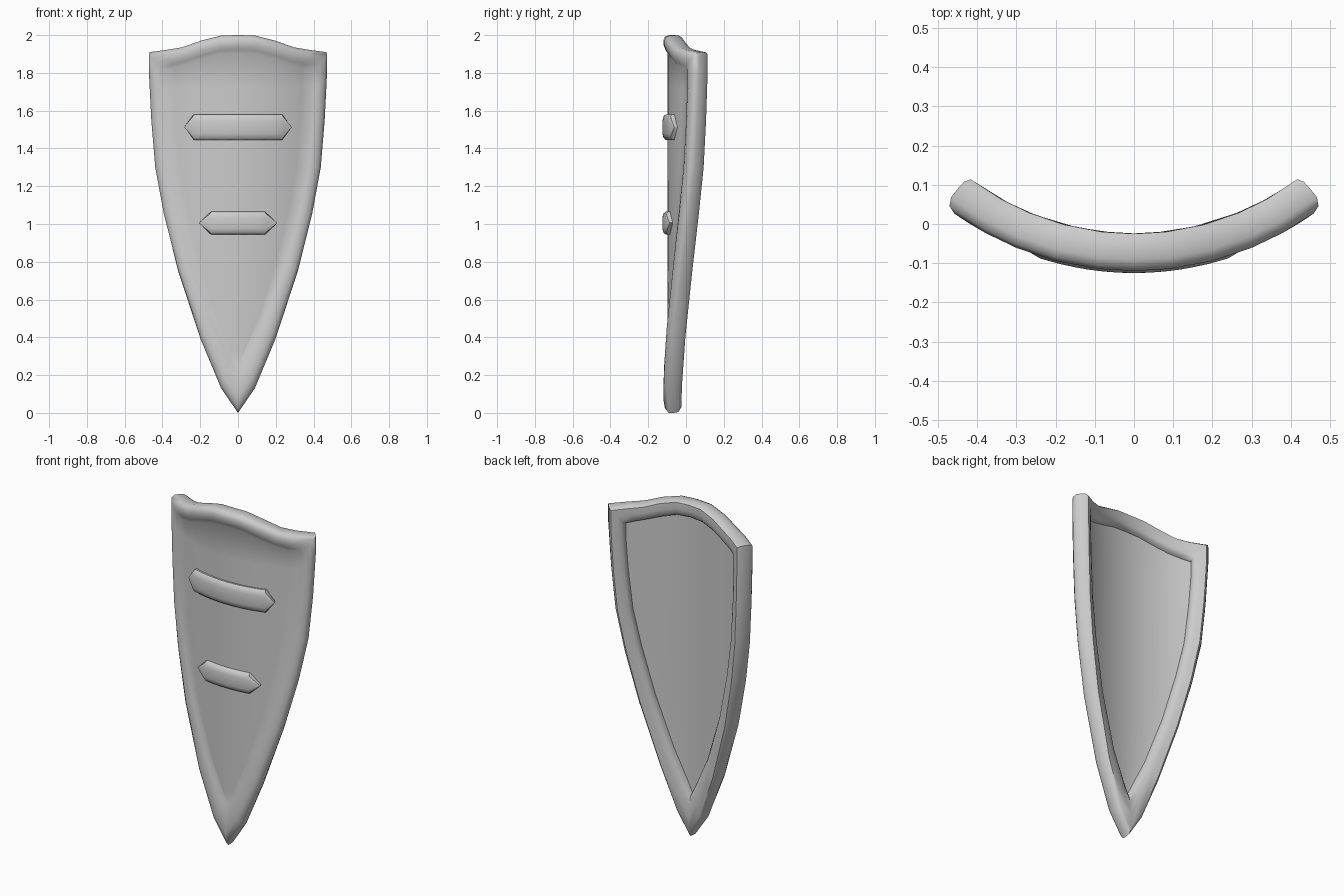
import bpy, bmesh, math

if "Cube" in bpy.data.objects:
    bpy.data.objects.remove(bpy.data.objects["Cube"])

R_REF, CY = 0.77, 0.67          # bending radius and y of the cylinder axis


def bend(x, z, r):
    """Wrap a flat outline point onto a cylinder of radius r."""
    a = math.asin(max(-1, min(1, x / R_REF)))
    return (r * math.sin(a), CY - r * math.cos(a), z)


def finish(bm, name, angle):
    bmesh.ops.remove_doubles(bm, verts=bm.verts, dist=0.0005)
    bmesh.ops.recalc_face_normals(bm, faces=bm.faces)
    me = bpy.data.meshes.new(name)
    bm.to_mesh(me)
    bm.free()
    ob = bpy.data.objects.new(name, me)
    bpy.context.collection.objects.link(ob)
    bpy.ops.object.select_all(action='DESELECT')
    ob.select_set(True)
    bpy.context.view_layer.objects.active = ob
    bpy.ops.object.shade_smooth_by_angle(angle=math.radians(angle))
    return ob


def skin(bm, rows, closed_u=False, closed_v=False):
    """Quads between successive rows of points."""
    vs = [[bm.verts.new(p) for p in row] for row in rows]
    n, m = len(vs), len(vs[0])
    for i in range(n if closed_u else n - 1):
        for j in range(m if closed_v else m - 1):
            a, b = vs[i], vs[(i + 1) % n]
            k = (j + 1) % m
            bm.faces.new((a[j], a[k], b[k], b[j]))
    return vs


# Half outlines (x, z): tip, up the side, corner, then along the top
outer_side = [(0, 0.0), (.09, .13), (.2, .39), (.32, .75), (.395, 1.05),
              (.44, 1.3), (.46, 1.55), (.472, 1.8), (.472, 1.91)]
inner_side = [(0, .25), (.035, .32), (.125, .50), (.235, .80), (.31, 1.08),
              (.355, 1.3), (.378, 1.53), (.39, 1.72), (.39, 1.81)]
outer_top = [(.38, 1.922), (.3, 1.935), (.2, 1.97), (.09, 1.998), (0, 2.0)]
inner_top = [(.34, 1.825), (.27, 1.845), (.18, 1.875), (.09, 1.9), (0, 1.905)]


def full(side, top):
    half = side + top
    return half + [(-x, z) for x, z in half[-2:0:-1]]


outer, inner = full(outer_side, outer_top), full(inner_side, inner_top)

# Rim cross-section from back to front: (inset fraction, radius)
BACK, FRONT = 0.735, 0.768
profile = [(1, BACK), (.95, .712), (.8, .699), (.5, .694), (.12, .695), (.02, .71),
           (0, .735), (0, .762), (.1, .782), (.3, .79), (.55, .789),
           (.8, .78), (1, FRONT)]

# Shield body: rim plus curved plate, back and front
bm = bmesh.new()
skin(bm, [[bend(ox + (ix - ox) * t, oz + (iz - oz) * t, r)
           for (ox, oz), (ix, iz) in zip(outer, inner)]
          for t, r in profile], closed_v=True)
top_half = [inner_side[-1]] + inner_top
top_row = top_half + [(-x, z) for x, z in top_half[-2::-1]]
fracs = [x / top_row[0][0] for x, z in top_row]
flat = [[(f * x, z) for f in fracs] for x, z in inner_side[:-1]] + [top_row]
for r in (BACK, FRONT):
    skin(bm, [[bend(x, z, r) for x, z in row] for row in flat])
finish(bm, "shield_body", 50)


# Raised bars with pointed ends across the front
def bar(name, zc, tip, flat_x, h):
    bm = bmesh.new()
    n = 10
    stations = [(-tip, .03)] + [(-flat_x + 2 * flat_x * i / n, 1) for i in range(n + 1)]
    stations.append((tip, .03))
    section = [(-1, .745), (-1, .778), (-.85, .789), (-.5, .795),
               (.5, .795), (.85, .789), (1, .778), (1, .745)]
    rows = []
    for x, s in stations:
        rows.append([bend(x, zc + h * s * a, r if s == 1 else min(r, .785))
                     for a, r in section])
    vs = skin(bm, rows, closed_v=True)
    bm.faces.new(vs[0])
    bm.faces.new(vs[-1])
    finish(bm, name, 40)


bar("upper_bar", 1.513, .278, .232, .067)
bar("lower_bar", 1.005, .202, .142, .06)
